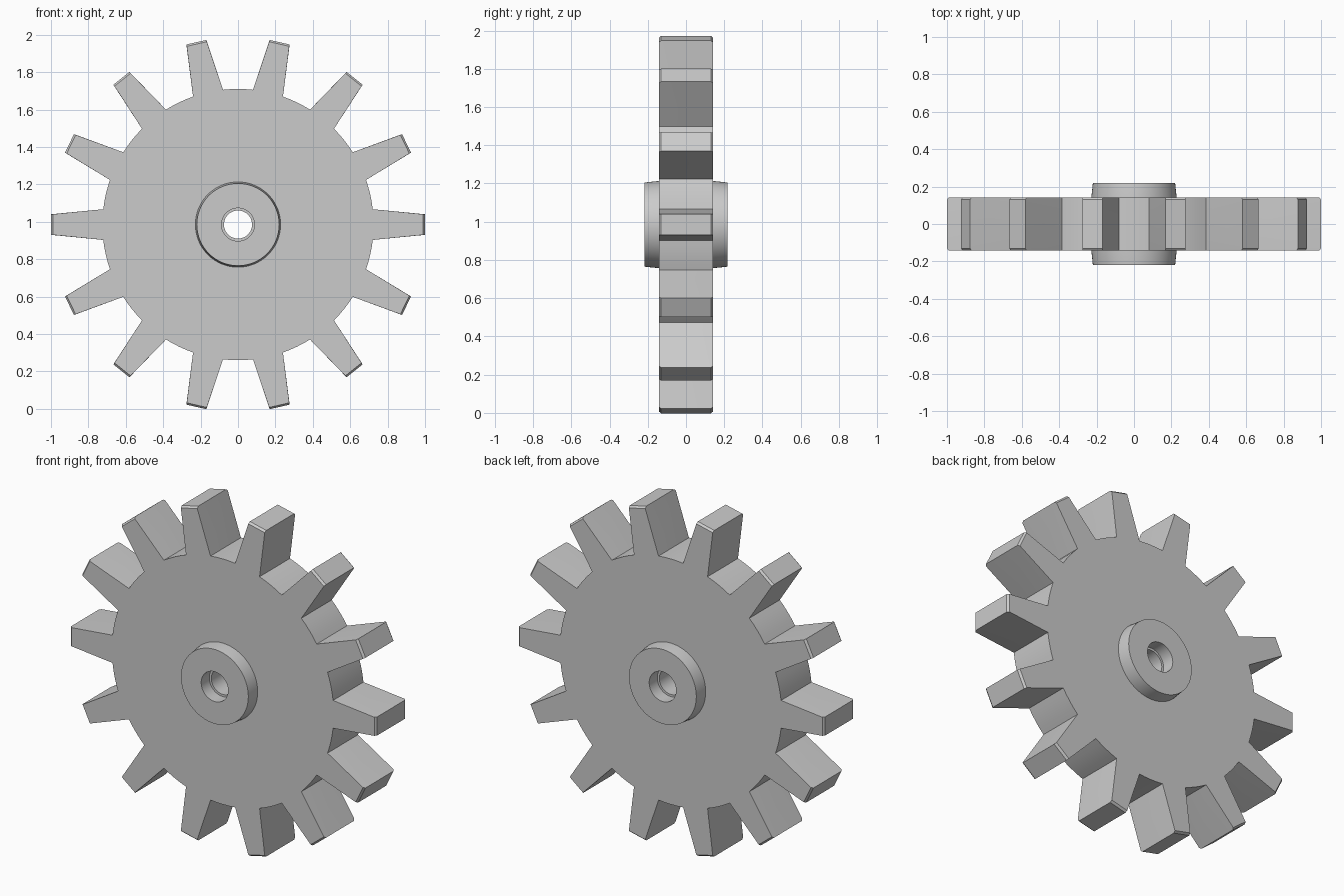
import bpy, bmesh, math

if "Cube" in bpy.data.objects:
    bpy.data.objects.remove(bpy.data.objects["Cube"])

TEETH = 14
CENTRE_Z = 0.985
STEP = 2 * math.pi / TEETH

grey = bpy.data.materials.new("light grey")
grey.diffuse_color = (0.6, 0.6, 0.6, 1)
grey.use_nodes = True
grey.node_tree.nodes["Principled BSDF"].inputs["Base Color"].default_value = grey.diffuse_color


def skin_rings(name, rings, closed):
    """Join equal rings of points with quads, shade and name the part."""
    bm = bmesh.new()
    loops = [[bm.verts.new(p) for p in ring] for ring in rings]
    n = len(loops[0])
    pairs = list(zip(loops, loops[1:]))
    if closed:
        pairs.append((loops[-1], loops[0]))
    for a, b in pairs:
        for i in range(n):
            j = (i + 1) % n
            bm.faces.new((a[i], a[j], b[j], b[i]))
    bmesh.ops.recalc_face_normals(bm, faces=bm.faces)
    mesh = bpy.data.meshes.new(name)
    bm.to_mesh(mesh)
    bm.free()
    mesh.materials.append(grey)
    ob = bpy.data.objects.new(name, mesh)
    bpy.context.collection.objects.link(ob)
    ob.location.z = CENTRE_Z
    bpy.ops.object.select_all(action='DESELECT')
    ob.select_set(True)
    bpy.context.view_layer.objects.active = ob
    bpy.ops.object.shade_smooth_by_angle(angle=math.radians(25))
    return ob


def gear_outline(tip):
    """Outline of tapered teeth with curved valleys between them."""
    root_r, root_half, tip_half = 0.725, 0.082, 0.055
    root_a = math.asin(root_half / root_r)
    root_x = root_r * math.cos(root_a)
    gap = STEP - 2 * root_a
    tooth = [(root_x, -root_half), (tip, -tip_half),
             (tip, tip_half), (root_x, root_half)]
    for k in (1, 2, 3):
        a = root_a + gap * k / 4
        tooth.append((root_r * math.cos(a), root_r * math.sin(a)))
    pts = []
    for t in range(TEETH):
        c, s = math.cos(t * STEP), math.sin(t * STEP)
        pts += [(x * c - z * s, x * s + z * c) for x, z in tooth]
    return pts


def layer(pts, y):
    return [(x, y, z) for x, z in pts]


# Toothed wheel, with tooth tips slightly chamfered at both faces
outer = gear_outline(1.0)
outer_cut = gear_outline(0.99)
inner = [(0.2 * x / math.hypot(x, z), 0.2 * z / math.hypot(x, z)) for x, z in outer]
T = 0.142
skin_rings("toothed_wheel", [
    layer(inner, -T), layer(outer_cut, -T), layer(outer, -T + 0.012),
    layer(outer, T - 0.012), layer(outer_cut, T), layer(inner, T)], True)

# Hub with tapered rim and a stepped through-bore
half = [(0.075, 0.142), (0.088, 0.142), (0.088, 0.218), (0.22, 0.218), (0.228, 0.142)]
profile = half + [(r, -y) for r, y in reversed(half)]
SEG = 64
skin_rings("hub", [
    [(r * math.cos(2 * math.pi * i / SEG), y, r * math.sin(2 * math.pi * i / SEG))
     for i in range(SEG)] for r, y in profile], True)
